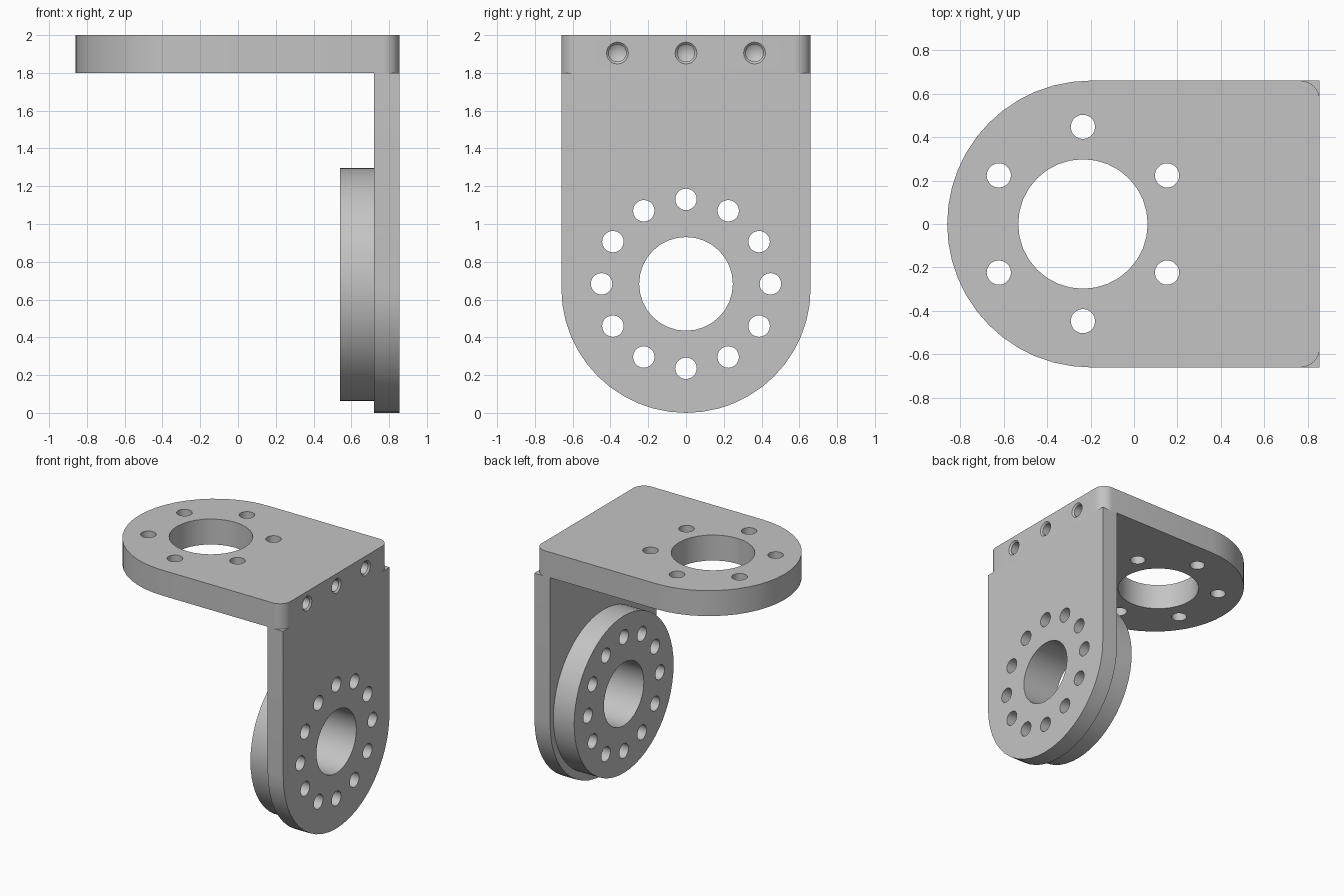
import bpy, bmesh
from math import sin, cos, pi, radians
from mathutils import Matrix

if "Cube" in bpy.data.objects:
    bpy.data.objects.remove(bpy.data.objects["Cube"])

grey = bpy.data.materials.new("bracket_grey")
grey.use_nodes = True
COLOUR = (0.55, 0.55, 0.55, 1)
grey.diffuse_color = COLOUR
grey.node_tree.nodes["Principled BSDF"].inputs["Base Color"].default_value = COLOUR

SIDEWAYS = Matrix(((0, 0, 1, 0), (1, 0, 0, 0), (0, 1, 0, 0), (0, 0, 0, 1)))
HALF = 0.66        # half width of both plates
RING = 0.447       # radius of both bolt circles


def arc(cx, cy, r, start, end, n):
    angles = [radians(start + (end - start) * i / n) for i in range(n + 1)]
    return [(cx + r * cos(a), cy + r * sin(a)) for a in angles]


def circle(cx, cy, r, n):
    return arc(cx, cy, r, 0, 360, n)[:-1]


def bolt_circle(cx, cy, r, count, offset):
    centres = [offset + 2 * pi * i / count for i in range(count)]
    return [circle(cx + RING * cos(a), cy + RING * sin(a), r, 20) for a in centres]


def add_object(name, mesh):
    obj = bpy.data.objects.new(name, mesh)
    bpy.context.collection.objects.link(obj)
    return obj


def evaluated_mesh(obj):
    graph = bpy.context.evaluated_depsgraph_get()
    return bpy.data.meshes.new_from_object(obj.evaluated_get(graph))


def plate(name, loops, low, high, turn=Matrix()):
    """Extrude an outline with holes between two heights, then turn it."""
    curve = bpy.data.curves.new(name, "CURVE")
    curve.dimensions, curve.fill_mode = "2D", "BOTH"
    curve.extrude = (high - low) / 2
    for loop in loops:
        spline = curve.splines.new("POLY")
        spline.points.add(len(loop) - 1)
        for point, (x, y) in zip(spline.points, loop):
            point.co = (x, y, 0, 1)
        spline.use_cyclic_u = True
    temp = add_object("outline", curve)
    mesh = evaluated_mesh(temp)
    bpy.data.objects.remove(temp)
    bm = bmesh.new()
    bm.from_mesh(mesh)
    bmesh.ops.remove_doubles(bm, verts=bm.verts, dist=0.0001)
    bmesh.ops.transform(bm, verts=bm.verts,
                        matrix=turn @ Matrix.Translation((0, 0, (low + high) / 2)))
    bmesh.ops.recalc_face_normals(bm, faces=bm.faces)
    bm.to_mesh(mesh)
    bm.free()
    mesh.materials.clear()
    mesh.materials.append(grey)
    return add_object(name, mesh)


# Top plate: round end, two rounded corners, large bore and six bolt holes
top_outline = (arc(-0.2, 0, HALF, 90, 270, 24)
               + arc(0.765, -HALF + 0.09, 0.09, -90, 0, 8)
               + arc(0.765, HALF - 0.09, 0.09, 0, 90, 8))
top = plate("top_plate", [top_outline, circle(-0.235, 0, 0.298, 32)]
            + bolt_circle(-0.235, 0, 0.056, 6, pi / 6), 1.8, 2.0)

# Upright plate and the raised disc share one hole pattern
pattern = [circle(0, 0.683, 0.248, 32)] + bolt_circle(0, 0.683, 0.057, 12, 0)
upright_outline = arc(0, HALF, HALF, 180, 360, 24) + [(HALF, 1.8), (-HALF, 1.8)]
upright = plate("upright_plate", [upright_outline] + pattern, 0.72, 0.855, SIDEWAYS)
disc = plate("raised_disc", [circle(0, 0.68, 0.617, 56)] + pattern, 0.54, 0.72, SIDEWAYS)

# Blind screw holes with a small countersink and a drill tip
profile = [(0.9, 0), (0.9, 0.058), (0.855, 0.058), (0.843, 0.046), (0.56, 0.046), (0.53, 0)]
bm = bmesh.new()
for y in (-0.363, 0, 0.363):
    verts = [bm.verts.new((x, y + r, 1.905)) for x, r in profile]
    edges = [bm.edges.new(pair) for pair in zip(verts, verts[1:])]
    bmesh.ops.spin(bm, geom=verts + edges, cent=(0, y, 1.905), axis=(1, 0, 0),
                   angle=2 * pi, steps=20)
bmesh.ops.remove_doubles(bm, verts=bm.verts, dist=0.0001)
bmesh.ops.recalc_face_normals(bm, faces=bm.faces)
drill_mesh = bpy.data.meshes.new("screw_drills")
bm.to_mesh(drill_mesh)
bm.free()
drill_mesh.materials.append(grey)
drills = add_object("screw_drills", drill_mesh)
drills.hide_render = True
cut = top.modifiers.new("screw_holes", "BOOLEAN")
cut.operation, cut.solver, cut.object = "DIFFERENCE", "EXACT", drills
drilled = evaluated_mesh(top)
top.modifiers.clear()
top.data = drilled
bpy.data.objects.remove(drills)

# Smooth the curved walls, keep the edges crisp
bpy.ops.object.select_all(action="DESELECT")
for part in (top, upright, disc):
    part.select_set(True)
bpy.context.view_layer.objects.active = top
bpy.ops.object.shade_smooth_by_angle(angle=radians(30))
